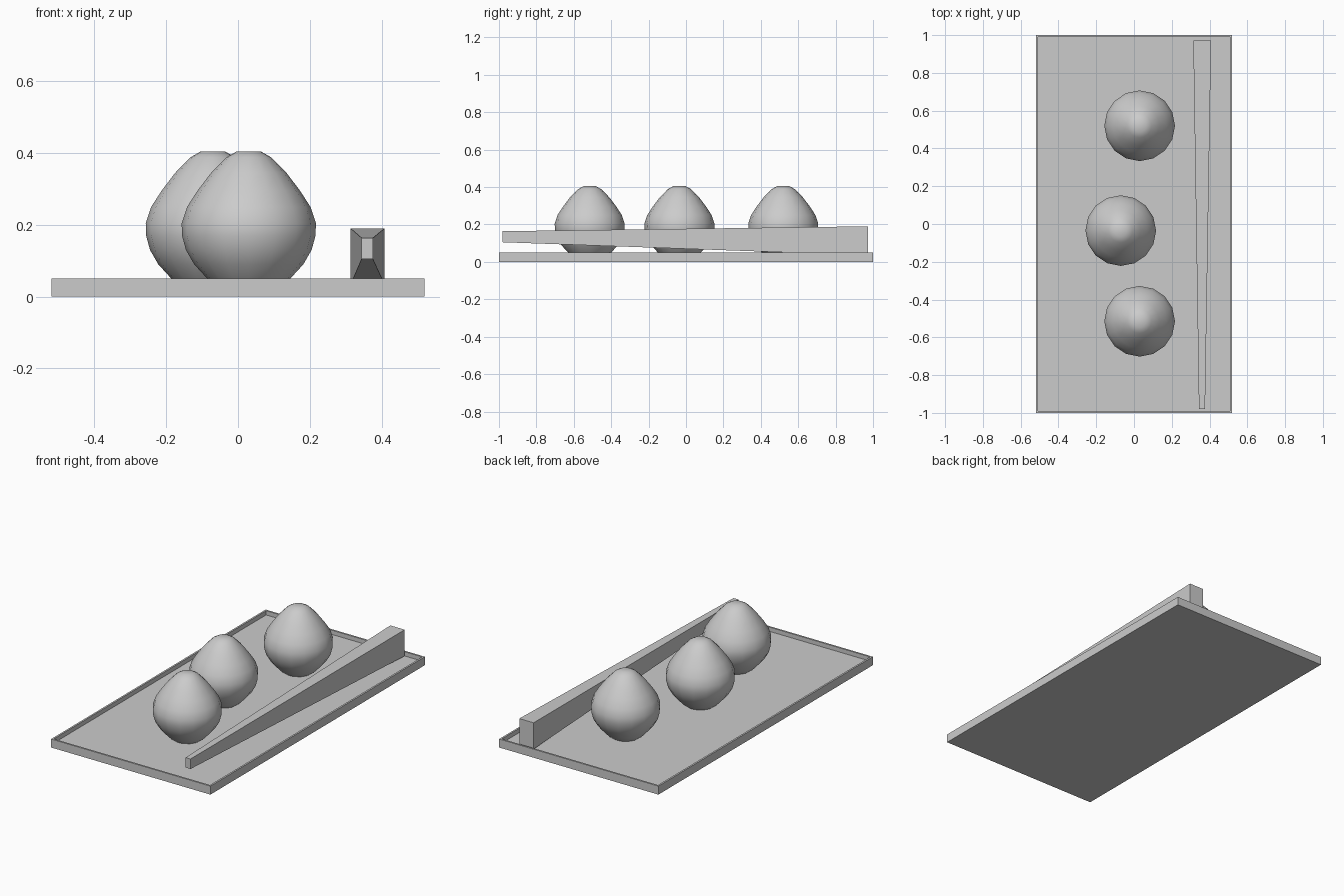
import bpy, bmesh, math

if "Cube" in bpy.data.objects:
    bpy.data.objects.remove(bpy.data.objects["Cube"])

def finish(name, bm, loc=(0, 0, 0)):
    bmesh.ops.recalc_face_normals(bm, faces=bm.faces)
    me = bpy.data.meshes.new(name)
    bm.to_mesh(me)
    bm.free()
    ob = bpy.data.objects.new(name, me)
    ob.location = loc
    bpy.context.collection.objects.link(ob)
    return ob

# Shallow tray: box with an inset, sunken floor
bm = bmesh.new()
bmesh.ops.create_cube(bm, size=1)
for v in bm.verts:
    v.co = (v.co.x * 1.04, v.co.y * 2, (v.co.z + 0.5) * 0.05)
top = max(bm.faces, key=lambda f: f.calc_center_median().z)
bmesh.ops.inset_region(bm, faces=[top], thickness=0.015)
floor = bmesh.ops.extrude_face_region(bm, geom=[top])["geom"]
for v in floor:
    if isinstance(v, bmesh.types.BMVert):
        v.co.z = 0.025
if top.is_valid:
    bm.faces.remove(top)
finish("tray", bm)

# Rounded buns with a tapered top, lathed from a profile
PROFILE = [(0.085, 0.02), (0.118, 0.053), (0.152, 0.09), (0.175, 0.13),
           (0.186, 0.17), (0.187, 0.205), (0.172, 0.25), (0.143, 0.295),
           (0.105, 0.345), (0.063, 0.388), (0.033, 0.405)]
SEG = 16

def bun(name, x, y):
    bm = bmesh.new()
    rings = [[bm.verts.new((r * math.cos(2 * math.pi * i / SEG),
                            r * math.sin(2 * math.pi * i / SEG), z))
              for i in range(SEG)] for r, z in PROFILE]
    for a, b in zip(rings, rings[1:]):
        for i in range(SEG):
            j = (i + 1) % SEG
            bm.faces.new((a[i], a[j], b[j], b[i]))
    bm.faces.new(rings[0][::-1])
    bm.faces.new(rings[-1])
    ob = finish(name, bm, (x, y, 0))
    for p in ob.data.polygons:
        p.use_smooth = True

for i, (x, y) in enumerate([(0.03, 0.52), (-0.07, -0.035), (0.03, -0.515)]):
    bun(f"bun_{i + 1}", x, y)

# Tapered stick resting at the side: thick at the back, thin at the front
bm = bmesh.new()
ends = []
for y, x0, x1, z0, z1 in [(-0.98, 0.344, 0.376, 0.105, 0.164),
                          (0.972, 0.314, 0.408, 0.035, 0.19)]:
    ends.append([bm.verts.new((x, y, z)) for x, z in
                 [(x0, z0), (x1, z0), (x1, z1), (x0, z1)]])
for i in range(4):
    j = (i + 1) % 4
    bm.faces.new((ends[0][i], ends[0][j], ends[1][j], ends[1][i]))
bm.faces.new(ends[0])
bm.faces.new(ends[1][::-1])
finish("side_stick", bm)
